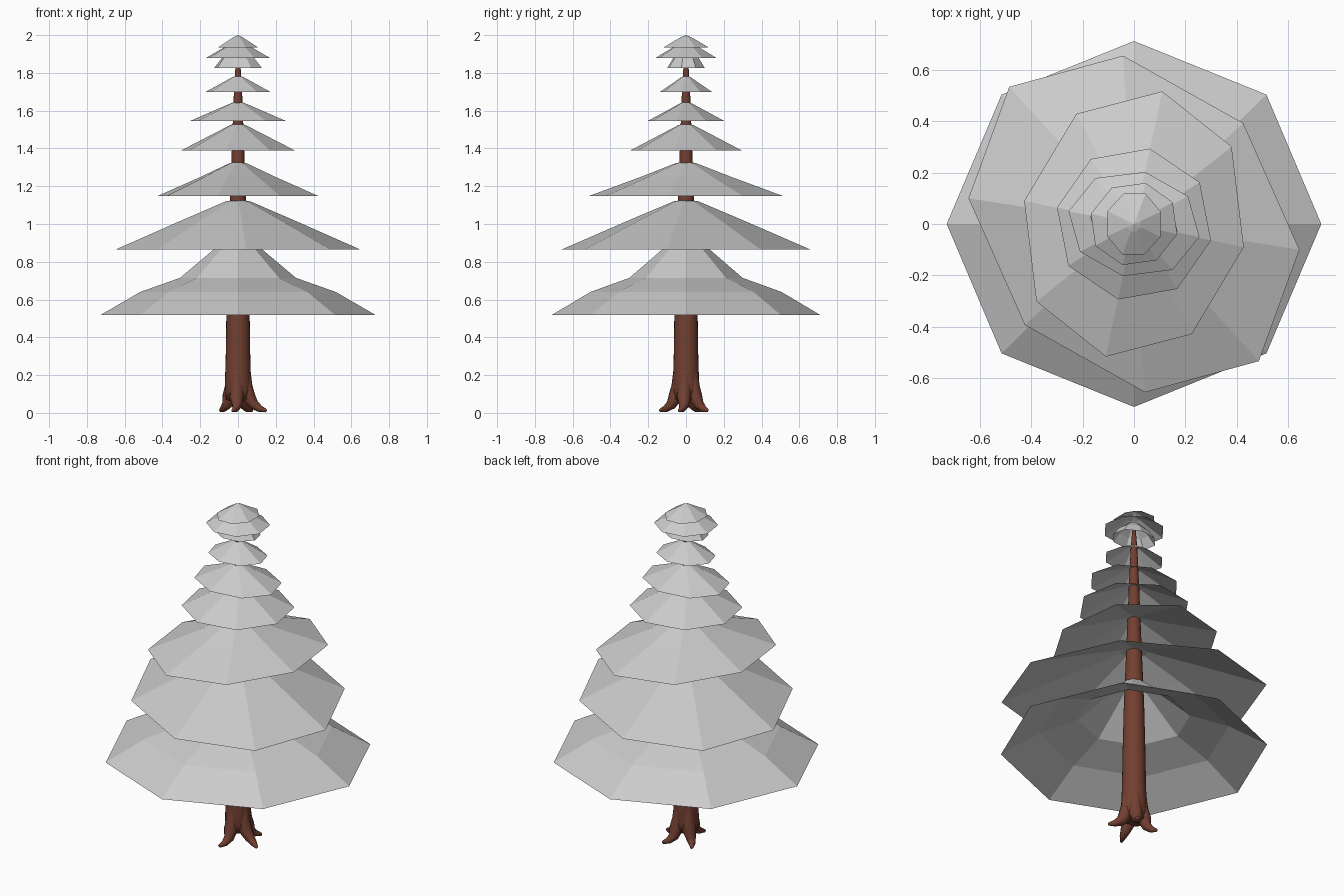
import bpy, bmesh
from math import sin, cos, pi, radians, sqrt
from mathutils import Vector

if "Cube" in bpy.data.objects:
    bpy.data.objects.remove(bpy.data.objects["Cube"])

bark = bpy.data.materials.new("bark")
bark.diffuse_color = (0.17, 0.05, 0.03, 1)
bark.use_nodes = True
bark.node_tree.nodes["Principled BSDF"].inputs["Base Color"].default_value = bark.diffuse_color


def loft(name, rings, pole=None):
    """Skin a list of equal-length vertex rings, top first; optional pole closes the top."""
    bm = bmesh.new()
    vs = [[bm.verts.new(p) for p in ring] for ring in rings]
    n = len(vs[0])
    for a, b in zip(vs, vs[1:]):
        for i in range(n):
            j = (i + 1) % n
            bm.faces.new((a[i], b[i], b[j], a[j]))
    if pole:
        top = bm.verts.new(pole)
        for i in range(n):
            bm.faces.new((top, vs[0][i], vs[0][(i + 1) % n]))
    me = bpy.data.meshes.new(name)
    bm.to_mesh(me)
    bm.free()
    ob = bpy.data.objects.new(name, me)
    bpy.context.collection.objects.link(ob)
    return ob


# Foliage tiers: two conjugate rim corners, apex height, rings of (rim fraction, height)
tiers = [
    ((0.73, 0), (0, 0.713), 0.95, [(0.07, 0.93), (0.16, 0.875), (0.42, 0.715), (0.71, 0.64), (1, 0.517)]),
    ((0.645, -0.10), (-0.043, 0.656), 1.13, [(0.10, 1.12), (0.46, 1.02), (1, 0.866)]),
    ((0.428, -0.09), (0.11, 0.517), 1.33, [(0.10, 1.323), (0.46, 1.25), (1, 1.147)]),
    ((0.30, -0.064), (0.062, 0.294), 1.535, [(0.14, 1.523), (1, 1.39)]),
    ((0.255, -0.05), (0.043, 0.203), 1.65, [(0.14, 1.64), (1, 1.545)]),
    ((0.17, -0.03), (0.03, 0.137), 1.787, [(0.18, 1.777), (1, 1.70)]),
    ((0.127, -0.025), (0.03, 0.10), 1.935, [(0.25, 1.92), (0.7, 1.875), (1, 1.825)]),
    ((0.168, -0.04), (0.045, 0.16), 1.97, [(0.2, 1.958), (1, 1.88)]),
    ((0.103, -0.05), (0.045, 0.118), 2.0, [(0.25, 1.988), (1, 1.935)]),
]
for k, (a, b, apex, prof) in enumerate(tiers):
    A, B = Vector((*a, 0)), Vector((*b, 0))
    rings = [[(A * cos(i * pi / 4) + B * sin(i * pi / 4)) * f + Vector((0, 0, z))
              for i in range(8)] for f, z in prof]
    loft(f"foliage_tier_{k + 1}", rings, (0, 0, apex))

# Trunk: smooth tapering column
trunk_profile = [(0.008, 1.9), (0.016, 1.8), (0.022, 1.69), (0.028, 1.53), (0.034, 1.36),
                 (0.042, 1.14), (0.055, 0.8), (0.062, 0.5), (0.065, 0.3), (0.068, 0.2),
                 (0.07, 0.12), (0.062, 0.07), (0.03, 0.06), (0.002, 0.06)]
trunk = loft("trunk", [[(r * cos(i * pi / 12), r * sin(i * pi / 12), z) for i in range(24)]
                       for r, z in trunk_profile], (0, 0, 1.905))
parts = [trunk]

# Roots: tapered tubes curling out of the trunk base
for k, (ang, reach) in enumerate([(262, 0.14), (349, 0.152), (60, 0.135), (143, 0.122)]):
    d = Vector((cos(radians(ang)), sin(radians(ang)), 0))
    side = Vector((-d.y, d.x, 0))
    path = [(0.038, 0.22, 0.030, 0), (0.042, 0.14, 0.036, 0), (0.056, 0.085, 0.038, 0),
            (0.085, 0.042, 0.027, 0.006), (0.118, 0.021, 0.018, 0.004), (0.15, 0.012, 0.009, -0.006)]
    path = [(r * reach / 0.15 if r > 0.06 else r, z, w, s) for r, z, w, s in path]
    pts = [d * r + side * s + Vector((0, 0, z)) for r, z, w, s in path]
    rings = []
    for i, p in enumerate(pts):
        t = (pts[min(i + 1, 5)] - pts[max(i - 1, 0)]).normalized()
        u = side
        v = t.cross(u).normalized()
        w = path[i][2]
        ring = [p + u * (w * cos(j * pi / 6)) + v * (w * sin(j * pi / 6)) for j in range(12)]
        rings.append([Vector((q.x, q.y, max(q.z, 0.0))) for q in ring])
    rings.reverse()
    parts.append(loft(f"root_{k + 1}", rings, pts[-1] + d * 0.006))

# Bark colour, outward normals and smooth shading
for ob in parts:
    bm = bmesh.new()
    bm.from_mesh(ob.data)
    bmesh.ops.recalc_face_normals(bm, faces=bm.faces)
    for f in bm.faces:
        f.smooth = True
    bm.to_mesh(ob.data)
    bm.free()
    ob.data.materials.append(bark)
